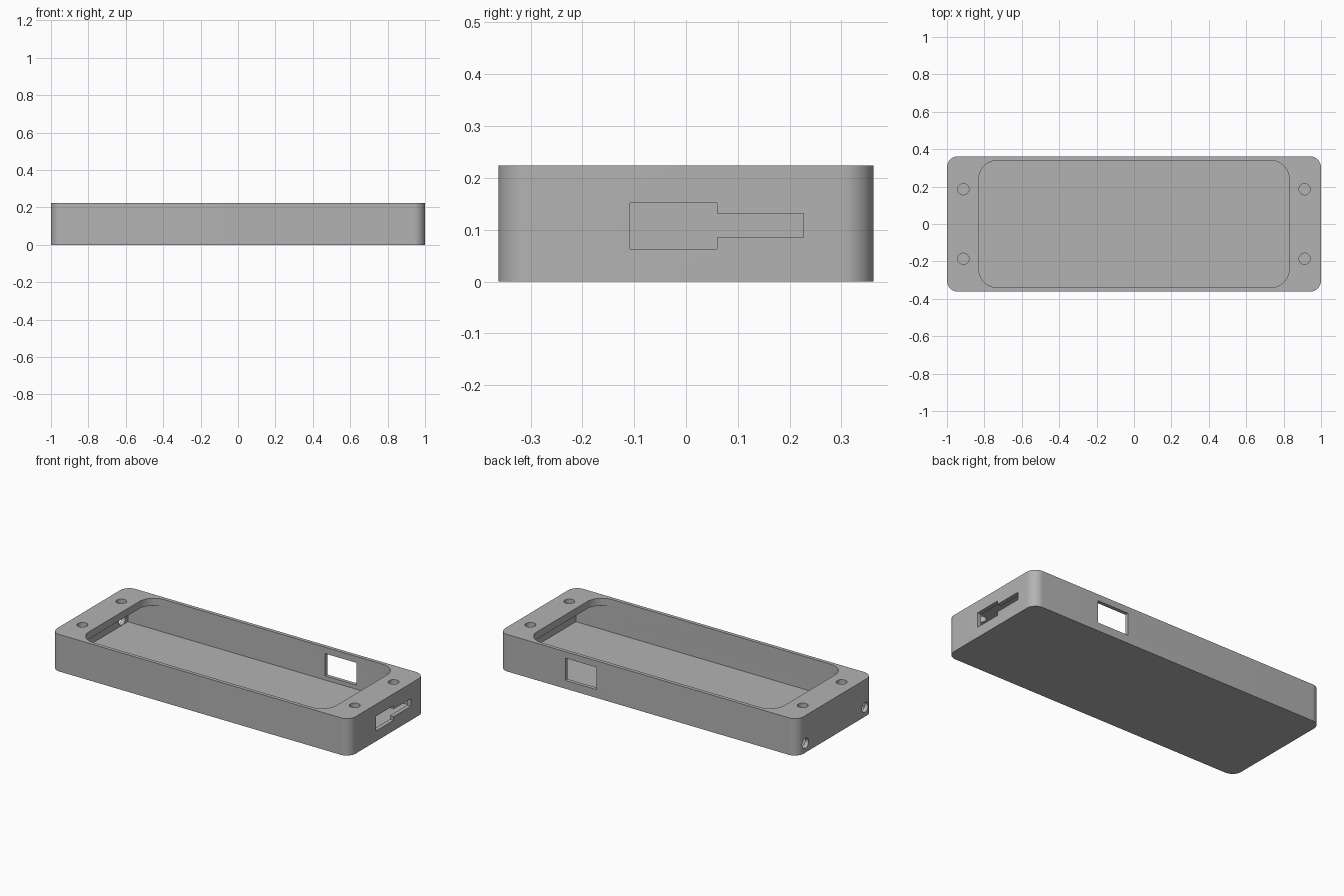
import bpy, bmesh, math
from mathutils import Matrix

if "Cube" in bpy.data.objects:
    bpy.data.objects.remove(bpy.data.objects["Cube"], do_unlink=True)

W, D, H = 1.0, 0.362, 0.224      # half width, half depth, height
IN_X, IN_Y = 0.975, 0.34         # cavity half sizes
FLOOR, LIP = 0.025, 0.18         # cavity floor and lip underside

grey = bpy.data.materials.new("plain_grey")
grey.use_nodes = True
colour = (0.45, 0.45, 0.45, 1)
grey.diffuse_color = colour
grey.node_tree.nodes["Principled BSDF"].inputs["Base Color"].default_value = colour


def finish(name, bm):
    bmesh.ops.recalc_face_normals(bm, faces=bm.faces)
    mesh = bpy.data.meshes.new(name)
    bm.to_mesh(mesh)
    bm.free()
    mesh.materials.append(grey)
    obj = bpy.data.objects.new(name, mesh)
    bpy.context.collection.objects.link(obj)
    return obj


def block(name, x, y, z, radius=0):
    """Box between the given ranges, with optional rounded vertical edges."""
    bm = bmesh.new()
    bmesh.ops.create_cube(bm, size=1)
    for v in bm.verts:
        v.co = [r[0] if c < 0 else r[1] for c, r in zip(v.co, (x, y, z))]
    if radius:
        upright = [e for e in bm.edges
                   if abs(e.verts[0].co.z - e.verts[1].co.z) > 0.01]
        bmesh.ops.bevel(bm, geom=upright, offset=radius, segments=12,
                        profile=0.5, affect='EDGES')
    return finish(name, bm)


def drill(name, centre, length, along_x=False):
    """Round cutter standing upright or lying along x."""
    bm = bmesh.new()
    turn = Matrix.Rotation(math.pi / 2, 4, 'Y') if along_x else Matrix()
    bmesh.ops.create_cone(bm, cap_ends=True, segments=32, radius1=0.03,
                          radius2=0.03, depth=length,
                          matrix=Matrix.Translation(centre) @ turn)
    return finish(name, bm)


# Rounded outer body
case = block("case_body", (-W, W), (-D, D), (0, H), 0.06)

# Hidden cavity under the end lips, and the rounded top opening
cutters = [
    block("cavity_cutter", (-IN_X, IN_X), (-IN_Y, IN_Y), (FLOOR, LIP)),
    block("opening_cutter", (-0.83, 0.83), (-IN_Y, IN_Y), (0.1, H + 0.1), 0.1),
    # Back window
    block("window_cutter", (0.345, 0.555), (0.3, 0.4), (0.05, 0.185)),
    # Stepped slot in the left end
    block("wide_slot_cutter", (0.93, 1.1), (-0.108, 0.06), (0.063, 0.152)),
    block("narrow_slot_cutter", (0.93, 1.1), (0.04, 0.227), (0.085, 0.131)),
]
# Screw holes through the lips and cable holes in the right end
for sy in (-1, 1):
    cutters.append(drill("cable_hole_cutter", (-1, sy * 0.285, 0.056), 0.12, True))
    for sx in (-1, 1):
        cutters.append(drill("screw_hole_cutter", (sx * 0.912, sy * 0.186, H), 0.12))

for cutter in cutters:
    cutter.hide_render = True
    mod = case.modifiers.new(cutter.name, 'BOOLEAN')
    mod.operation = 'DIFFERENCE'
    mod.solver = 'EXACT'
    mod.object = cutter

# Bake the cuts and discard the cutters
bpy.context.view_layer.update()
depsgraph = bpy.context.evaluated_depsgraph_get()
baked = bpy.data.meshes.new_from_object(case.evaluated_get(depsgraph))
case.modifiers.clear()
case.data = baked
baked.materials.clear()
baked.materials.append(grey)
for cutter in cutters:
    bpy.data.objects.remove(cutter, do_unlink=True)

bpy.ops.object.select_all(action='DESELECT')
case.select_set(True)
bpy.context.view_layer.objects.active = case
bpy.ops.object.shade_smooth_by_angle(angle=math.radians(30))
